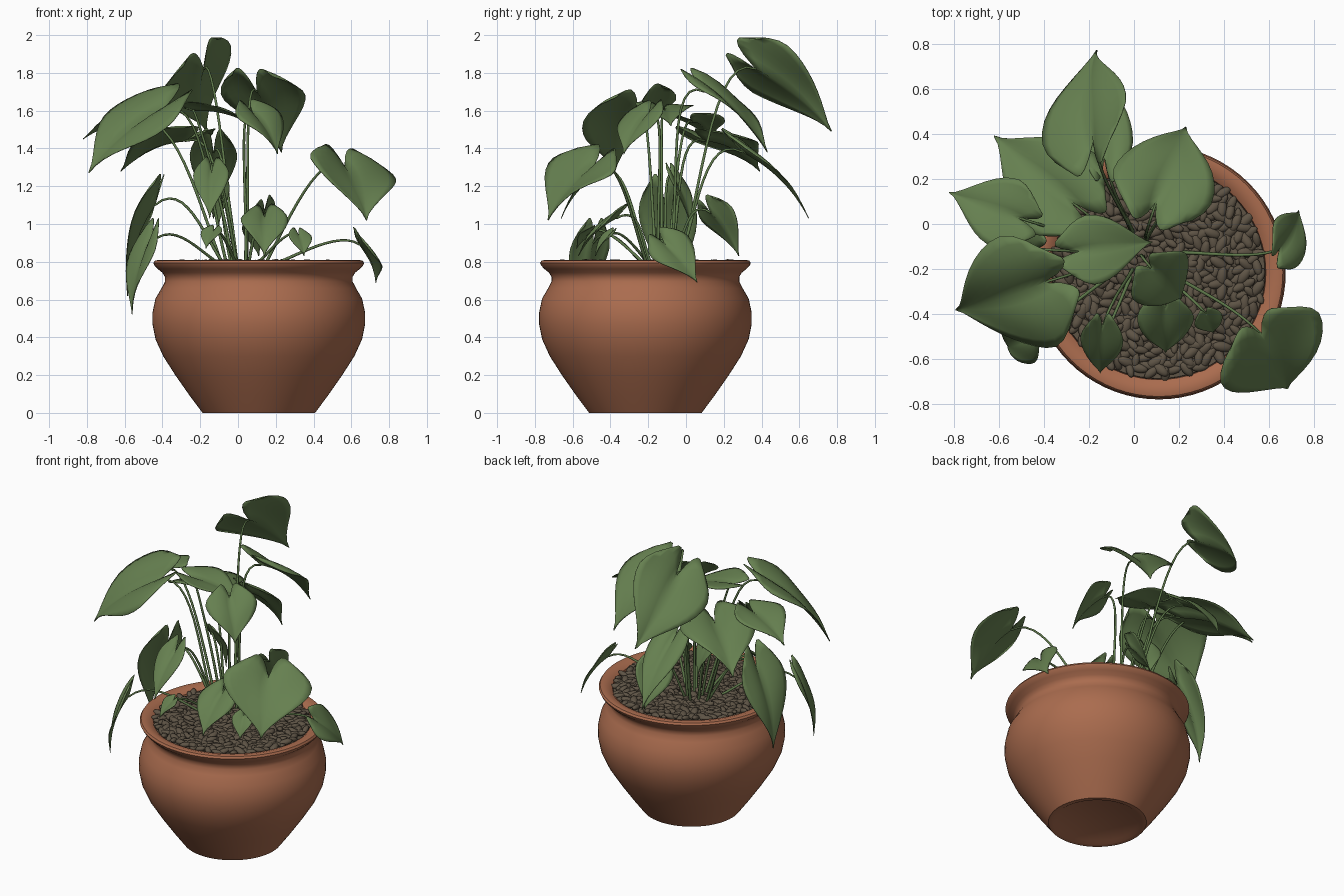
import bpy, bmesh, math, random
from mathutils import Vector, Matrix

if "Cube" in bpy.data.objects:
    bpy.data.objects.remove(bpy.data.objects["Cube"])

random.seed(4)
CX, CY = 0.11, -0.215          # pot axis


def mat(name, rgb):
    m = bpy.data.materials.new(name)
    m.diffuse_color = (*rgb, 1)
    m.use_nodes = True
    m.node_tree.nodes["Principled BSDF"].inputs["Base Color"].default_value = m.diffuse_color
    return m


TERRACOTTA = mat("terracotta", (0.405, 0.15, 0.077))
PEBBLE = mat("pebble_brown", (0.112, 0.088, 0.06))
LEAF = mat("leaf_green", (0.132, 0.215, 0.08))
STEM = mat("stem_green", (0.115, 0.195, 0.07))


def finish(name, bm, *mats, smooth=True):
    me = bpy.data.meshes.new(name)
    bm.to_mesh(me)
    bm.free()
    for m in mats:
        me.materials.append(m)
    for p in me.polygons:
        p.use_smooth = smooth
    ob = bpy.data.objects.new(name, me)
    bpy.context.collection.objects.link(ob)
    return ob


def lathe(name, profile, material, n=72):
    bm = bmesh.new()
    rings = []
    for r, z in profile:
        rings.append([bm.verts.new((CX + r * math.cos(2 * math.pi * i / n),
                                    CY + r * math.sin(2 * math.pi * i / n), z)) for i in range(n)])
    for a, b in zip(rings, rings[1:]):
        for i in range(n):
            j = (i + 1) % n
            bm.faces.new((a[i], a[j], b[j], b[i]))
    bm.faces.new(rings[0][::-1])
    bm.faces.new(rings[-1])
    ob = finish(name, bm, material)
    bpy.context.view_layer.objects.active = ob
    ob.select_set(True)
    bpy.ops.object.shade_smooth_by_angle(angle=math.radians(40))
    ob.select_set(False)
    return ob


# Pot: round belly, narrow neck, flared rim, recessed foot
lathe("pot", [(0.25, 0.012), (0.27, 0.0), (0.298, 0.0), (0.365, 0.09), (0.442, 0.2), (0.506, 0.3),
              (0.547, 0.39), (0.563, 0.47), (0.563, 0.53), (0.547, 0.605), (0.515, 0.66), (0.497, 0.695),
              (0.497, 0.72), (0.51, 0.742), (0.535, 0.762), (0.552, 0.78), (0.558, 0.793), (0.55, 0.806),
              (0.53, 0.81), (0.495, 0.80), (0.475, 0.785), (0.47, 0.75)], TERRACOTTA)

# Soil disc under the pebbles
lathe("soil", [(0.474, 0.765), (0.47, 0.775)], PEBBLE)

# Pebbles: flattened ovals laid in a sunflower pattern
bm = bmesh.new()
N = 480
for i in range(N):
    r = 0.46 * math.sqrt((i + 0.5) / N)
    a = i * 2.39996
    pos = Vector((CX + r * math.cos(a), CY + r * math.sin(a), 0.785 + random.uniform(-0.006, 0.008)))
    size = random.uniform(0.8, 1.2)
    m = (Matrix.Translation(pos) @ Matrix.Rotation(random.uniform(0, math.pi), 4, 'Z')
         @ Matrix.Rotation(random.uniform(-0.4, 0.4), 4, 'Y')
         @ Matrix.Diagonal((0.041 * size, 0.02 * size, 0.016 * size, 1)))
    bmesh.ops.create_icosphere(bm, subdivisions=2, radius=1, matrix=m)
finish("pebbles", bm, PEBBLE)

# Leaves: stalk joint xyz, tip xyz, width, roll about the midrib
LEAVES = [
    (.565, -.49, 1.30, .68, -.73, 1.02, .54, -.15),
    (-.18, .37, 1.82, -.165, .77, 1.49, .48, -.75),
    (.10, .10, 1.70, .23, .43, 1.38, .46, 0),
    (-.40, -.26, 1.60, -.79, -.38, 1.27, .56, -.33),
    (-.28, .10, 1.44, -.62, .39, 1.28, .46, 0),
    (-.13, .30, 1.38, -.13, .65, 1.03, .25, 0),
    (-.52, .03, 1.54, -.82, .14, 1.45, .32, 0),
    (.08, -.20, 1.58, .21, -.33, 1.37, .31, 0),
    (-.24, -.12, 1.60, .08, -.08, 1.52, .31, 0),
    (.14, -.37, 1.03, .14, -.57, .83, .25, 0),
    (-.14, -.46, 1.27, -.15, -.66, 1.03, .19, 0),
    (.14, .13, 1.06, .11, .28, .83, .24, -.6),
    (-.15, -.07, 1.24, -.10, .02, 1.0, .18, 0),
    (.645, -.11, .89, .73, .06, .69, .25, .75),
    (-.46, -.49, .90, -.56, -.54, .52, .24, 0),
    (-.44, -.11, 1.1, -.585, -.08, .62, .32, 0),
    (.32, -.40, .94, .35, -.48, .83, .13, 0),
    (-.13, -.50, .96, -.17, -.58, .87, .12, 0),
]
WIDTHS = [.5, .78, .93, 1, .98, .91, .8, .66, .5, .34, .19, .07, .0]   # half width from base to tip


def leaf(name, base, tip, width, roll):
    axis = tip - base
    length = axis.length
    axis.normalize()
    side = Vector((-axis.y, axis.x, 0)).normalized()
    up = axis.cross(side)
    side, up = (side * math.cos(roll) + up * math.sin(roll),
                up * math.cos(roll) - side * math.sin(roll))
    phase = random.uniform(0, 6)
    bm = bmesh.new()
    rows, cols = len(WIDTHS), 12
    grid = []
    for i, w in enumerate(WIDTHS):
        v = i / (rows - 1)
        row = []
        for k in range(cols + 1):
            s = 2 * k / cols - 1
            lobe = 0.34 * (1 - v) ** 1.6 * math.sin(math.pi * 0.78 * abs(s) ** 0.8)
            x = s * max(w, 0.01)
            y = v - lobe
            h = (0.32 * abs(x) - 0.22 * x * x) * width / 2      # shallow fold
            h += 0.32 * length * v * (1 - v)                    # arch to the tip
            h += 0.05 * width * abs(x) * math.sin(5 * v + 2 * s + phase)
            row.append(bm.verts.new(base + axis * (y * length) + side * (x * width / 2) + up * h))
        grid.append(row)
    for a, b in zip(grid, grid[1:]):
        for k in range(cols):
            bm.faces.new((a[k], b[k], b[k + 1], a[k + 1]))
    bmesh.ops.recalc_face_normals(bm, faces=bm.faces)
    ob = finish(name, bm, LEAF)
    mod = ob.modifiers.new("thickness", 'SOLIDIFY')
    mod.thickness = 0.004
    mod.offset = 0
    return axis, length


def stem(name, base, axis, length):
    # Stalk rises from the central clump and arches over to the leaf
    clump = Vector((0.03, -0.13, 0.77))
    out = Vector((base.x - clump.x, base.y - clump.y, 0))
    start = clump + out * 0.2
    rise = base.z - start.z
    cu = bpy.data.curves.new(name, 'CURVE')
    cu.dimensions = '3D'
    cu.bevel_depth = 0.008
    cu.bevel_resolution = 2
    cu.resolution_u = 12
    cu.use_fill_caps = True
    sp = cu.splines.new('BEZIER')
    sp.bezier_points.add(1)
    p, q = sp.bezier_points
    p.co, q.co = start, base
    for pt in (p, q):
        pt.handle_left_type = pt.handle_right_type = 'FREE'
    p.handle_right = start + out * 0.25 + Vector((0, 0, rise * 0.5))
    p.handle_left = start - Vector((0, 0, 0.1))
    back = out.normalized() * 0.5 + axis * 0.5
    q.handle_left = base - back * min(0.25, 0.6 * length) + Vector((0, 0, 0.02))
    q.handle_right = base + axis * 0.05
    p.radius, q.radius = 1.1, 0.7
    cu.materials.append(STEM)
    bpy.context.collection.objects.link(bpy.data.objects.new(name, cu))


for i, d in enumerate(LEAVES):
    b, t = Vector(d[:3]), Vector(d[3:6])
    ax, ln = leaf(f"leaf_{i + 1}", b, t, d[6], d[7])
    stem(f"stem_{i + 1}", b, ax, ln)
